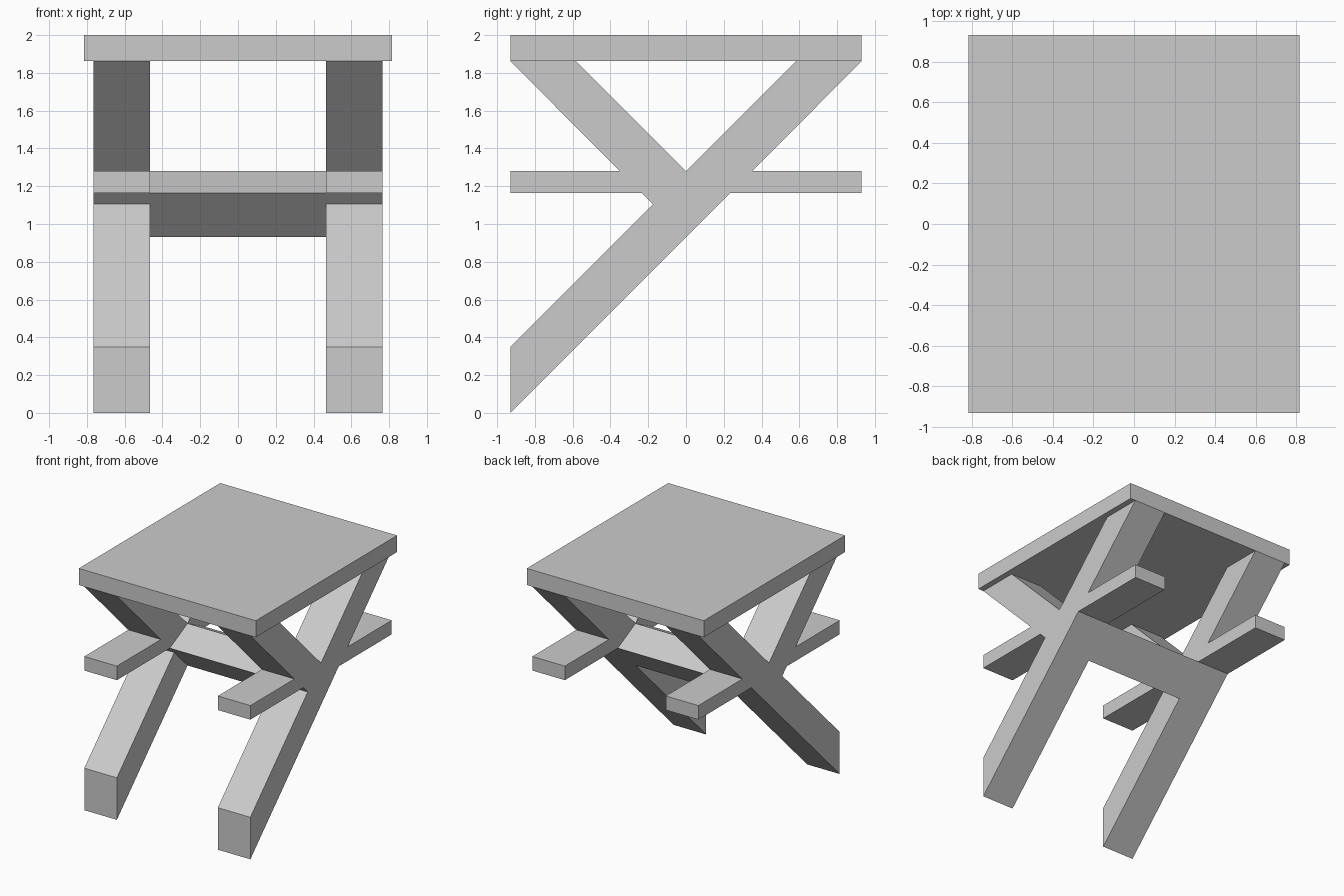
import bpy, bmesh

if "Cube" in bpy.data.objects:
    bpy.data.objects.remove(bpy.data.objects["Cube"])


def extrude_profile(name, profile, x0, x1):
    """Extrude a closed (y, z) outline along x from x0 to x1."""
    bm = bmesh.new()
    face = bm.faces.new([bm.verts.new((x0, y, z)) for y, z in profile])
    ext = bmesh.ops.extrude_face_region(bm, geom=[face])
    verts = [g for g in ext["geom"] if isinstance(g, bmesh.types.BMVert)]
    bmesh.ops.translate(bm, vec=(x1 - x0, 0, 0), verts=verts)
    bmesh.ops.recalc_face_normals(bm, faces=bm.faces)
    mesh = bpy.data.meshes.new(name)
    bm.to_mesh(mesh)
    bm.free()
    obj = bpy.data.objects.new(name, mesh)
    bpy.context.collection.objects.link(obj)
    return obj


D = 0.93           # half depth
TOP = 1.862        # underside of the table top
R0, R1 = 1.163, 1.28   # side rail bottom and top
W = R1 - D         # vertical width of the 45-degree beams

# Table top
extrude_profile("table_top", [(-D, TOP), (D, TOP), (D, 2), (-D, 2)], -0.815, 0.815)

# Side frames: long slanted leg, crossing brace and horizontal rail in one outline
frame = [
    (-D, 0), (R0 - D, R0), (D, R0), (D, R1), (W, R1), (D, TOP),
    (TOP - R1, TOP), (0, R1), (R1 - TOP, TOP), (-D, TOP), (-W, R1),
    (-D, R1), (-D, R0), (D - R0, R0), (-W / 2, D + W / 2), (-D, W),
]
for side, x0, x1 in (("left", -0.765, -0.465), ("right", 0.465, 0.765)):
    extrude_profile(side + "_frame", frame, x0, x1)

# Kite-shaped crossbar joining the frames at the hub
extrude_profile("crossbar", [(0, D), (R0 - D, R0), (0, R1), (D - R0, R0)], -0.465, 0.465)
